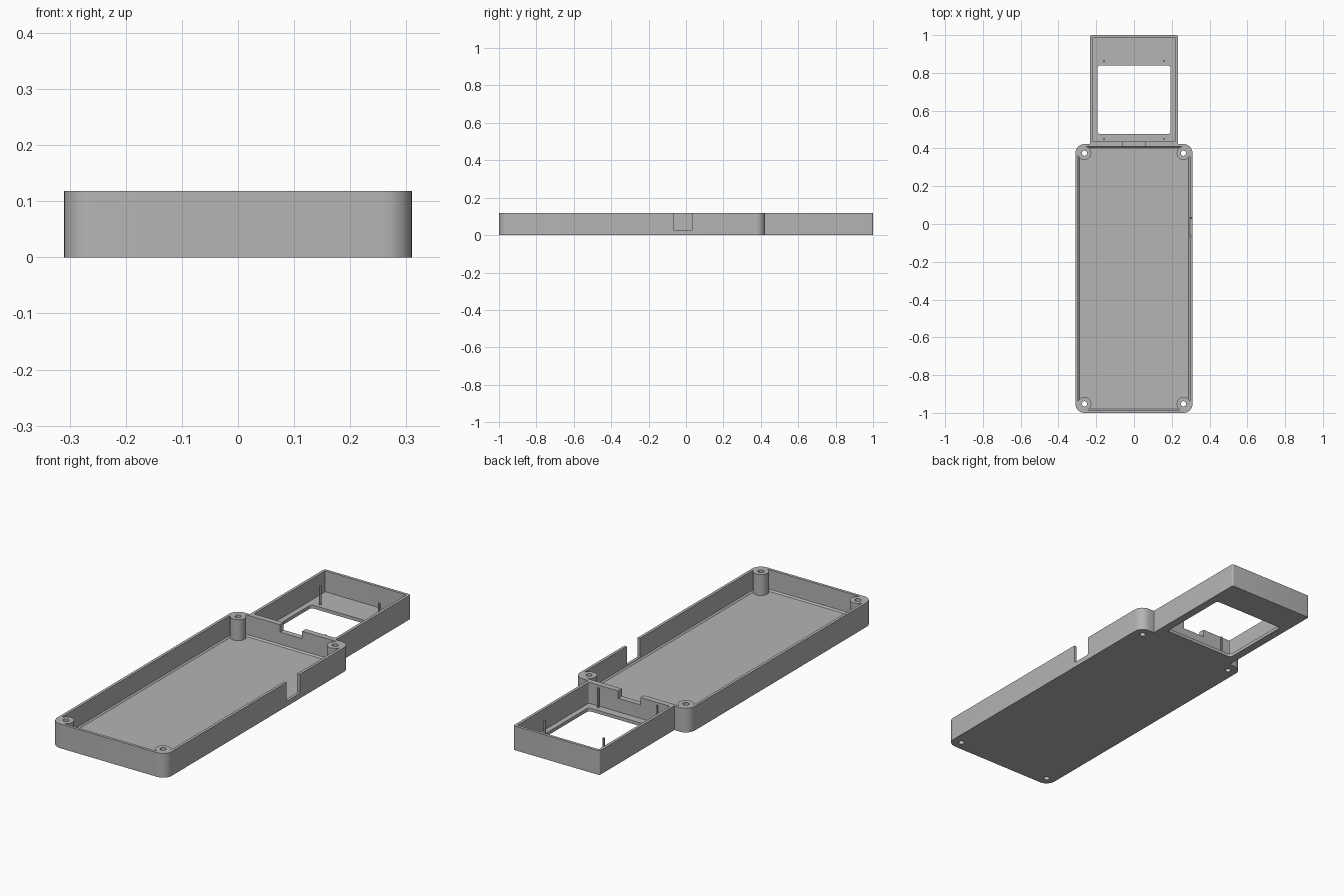
import bpy, bmesh
from math import sin, cos, pi

cube = bpy.data.objects.get("Cube")
if cube:
    bpy.data.objects.remove(cube, do_unlink=True)

grey = bpy.data.materials.new("plain grey")
grey.use_nodes = True
grey.diffuse_color = (0.46, 0.46, 0.46, 1)
grey.node_tree.nodes["Principled BSDF"].inputs["Base Color"].default_value = grey.diffuse_color

H = 0.118          # wall height
WALL = 0.014
FLOOR = 0.016
TOP = H + 0.05     # cutters reach past the rim


def ring(x0, x1, y0, y1, r, steps=8):
    """Outline of a rounded rectangle, anticlockwise."""
    corners = [(x1 - r, y1 - r), (x0 + r, y1 - r), (x0 + r, y0 + r), (x1 - r, y0 + r)]
    return [(cx + r * cos(a), cy + r * sin(a))
            for q, (cx, cy) in enumerate(corners)
            for a in [(q + i / steps) * pi / 2 for i in range(steps + 1)]]


def block(name, x0, x1, y0, y1, z0, z1, r, chamfer=0):
    """Rounded block, with an optional chamfer round its bottom edge."""
    levels = [(z0, chamfer), (z0 + chamfer, 0), (z1, 0)] if chamfer else [(z0, 0), (z1, 0)]
    bm = bmesh.new()
    rows = []
    for z, c in levels:
        pts = ring(x0 + c, x1 - c, y0 + c, y1 - c, max(r - c, r * 0.5))
        rows.append([bm.verts.new((x, y, z)) for x, y in pts])
    n = len(rows[0])
    for low, high in zip(rows, rows[1:]):
        for i in range(n):
            j = (i + 1) % n
            bm.faces.new((low[i], low[j], high[j], high[i]))
    bm.faces.new(rows[0][::-1])
    bm.faces.new(rows[-1])
    return finish(name, bm)


def rod(name, x, y, z0, z1, r, sides=32):
    bm = bmesh.new()
    bmesh.ops.create_cone(bm, cap_ends=True, segments=sides, radius1=r, radius2=r, depth=z1 - z0)
    bmesh.ops.translate(bm, verts=bm.verts, vec=(x, y, (z0 + z1) / 2))
    return finish(name, bm)


def finish(name, bm):
    mesh = bpy.data.meshes.new(name)
    bm.to_mesh(mesh)
    bm.free()
    mesh.materials.append(grey)
    ob = bpy.data.objects.new(name, mesh)
    bpy.context.collection.objects.link(ob)
    return ob


def select(ob):
    bpy.ops.object.select_all(action="DESELECT")
    ob.select_set(True)
    bpy.context.view_layer.objects.active = ob


def combine(body, tool, operation):
    """Apply a boolean and discard the helper."""
    tool.hide_render = True
    mod = body.modifiers.new(operation.lower(), "BOOLEAN")
    mod.operation = operation
    mod.solver = "EXACT"
    mod.object = tool
    select(body)
    bpy.ops.object.modifier_apply(modifier=mod.name)
    bpy.data.objects.remove(tool, do_unlink=True)


# Outer shape: long tray with a narrower frame behind it
X, Y0, Y1 = 0.31, -1.0, 0.423
FX, FY = 0.233, 1.0
case = block("tray_and_frame", -X, X, Y0, Y1, 0, H, 0.048)
combine(case, block("frame_outer", -FX, FX, Y1 - 0.01, FY, 0, H, 0.008), "UNION")

# Hollow insides
combine(case, block("tray_cavity", -X + WALL, X - WALL, Y0 + WALL, Y1 - WALL,
                    FLOOR, TOP, 0.034, 0.007), "DIFFERENCE")
combine(case, block("frame_cavity", -FX + WALL, FX - WALL, Y1 + WALL, FY - WALL,
                    FLOOR, TOP, 0.004), "DIFFERENCE")

# Window through the frame floor
combine(case, block("window", -0.193, 0.193, 0.476, 0.84, -0.05, 0.05, 0.015), "DIFFERENCE")

# Screw bosses in the tray corners, drilled right through
spots = [(sx * 0.262, y) for sx in (-1, 1) for y in (Y0 + 0.048, Y1 - 0.048)]
for x, y in spots:
    combine(case, rod("boss", x, y, 0.006, H, 0.036), "UNION")
for x, y in spots:
    combine(case, rod("screw_hole", x, y, -0.05, TOP, 0.014), "DIFFERENCE")

# Port notch in the left wall, shallow cable notch in the divider
combine(case, block("port_notch", X - 0.035, X + 0.05, -0.068, 0.034,
                    0.025, TOP, 0.002, 0.006), "DIFFERENCE")
combine(case, block("cable_notch", -0.06, 0.06, Y1 - 0.03, Y1 + 0.03,
                    0.082, TOP, 0.001), "DIFFERENCE")

select(case)
bpy.ops.object.shade_smooth_by_angle(angle=pi / 6)

# Thin locating pins on the frame floor
for side, x in (("right", -0.159), ("left", 0.159)):
    for place, y in (("front", 0.45), ("back", 0.862)):
        pin = rod(f"{place}_{side}_pin", x, y, FLOOR - 0.004, 0.11, 0.005, 12)
        select(pin)
        bpy.ops.object.shade_smooth_by_angle(angle=pi / 6)
